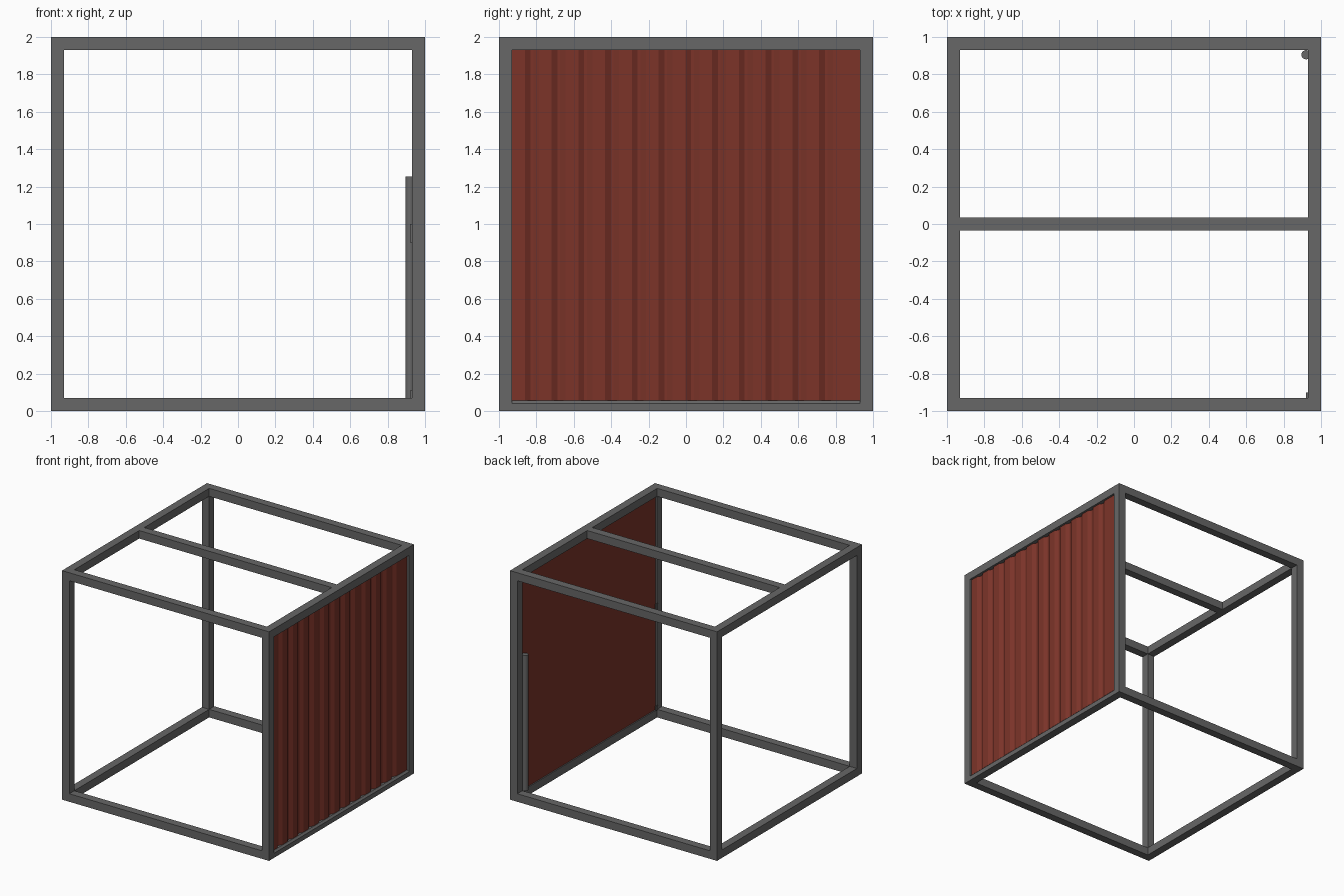
import bpy, bmesh
from mathutils import Vector

if "Cube" in bpy.data.objects:
    bpy.data.objects.remove(bpy.data.objects["Cube"])

T = 0.07          # beam thickness
I = 1 - T         # inner edge of the frame


def material(name, color):
    m = bpy.data.materials.new(name)
    m.diffuse_color = (*color, 1)
    m.use_nodes = True
    m.node_tree.nodes["Principled BSDF"].inputs["Base Color"].default_value = m.diffuse_color
    return m


steel = material("dark_steel", (0.135, 0.135, 0.135))
red = material("rust_red", (0.2, 0.034, 0.022))


def mesh_object(name, bm, mat=steel):
    bmesh.ops.recalc_face_normals(bm, faces=bm.faces)
    me = bpy.data.meshes.new(name)
    bm.to_mesh(me)
    bm.free()
    me.materials.append(mat)
    ob = bpy.data.objects.new(name, me)
    bpy.context.collection.objects.link(ob)
    return ob


def box(name, x0, x1, y0, y1, z0, z1):
    bm = bmesh.new()
    bmesh.ops.create_cube(bm, size=1)
    for v in bm.verts:
        v.co = Vector(((x0 + x1) / 2 + v.co.x * (x1 - x0),
                       (y0 + y1) / 2 + v.co.y * (y1 - y0),
                       (z0 + z1) / 2 + v.co.z * (z1 - z0)))
    return mesh_object(name, bm)


def prism(name, points, offset, mat=steel):
    bm = bmesh.new()
    face = bm.faces.new([bm.verts.new(p) for p in points])
    new = bmesh.ops.extrude_face_region(bm, geom=[face])['geom']
    bmesh.ops.translate(bm, vec=offset,
                        verts=[v for v in new if isinstance(v, bmesh.types.BMVert)])
    return mesh_object(name, bm, mat)


# Corner posts
for xn, x in (("left", -1), ("right", I)):
    for yn, y in (("front", -1), ("back", I)):
        box(f"{yn}_{xn}_post", x, x + T, y, y + T, 0, 2)

# Cross rails at front and back, plus the roof centre rail
for zn, z in (("bottom", 0), ("top", 2 - T)):
    for yn, y in (("front", -1), ("back", I)):
        box(f"{zn}_{yn}_rail", -I, I, y, y + T, z, z + T)
box("roof_centre_rail", -I, I, -T / 2, T / 2, 2 - T, 2)

# Side rails
box("bottom_left_rail", -1, -I, -I, I, 0, T)
box("top_left_rail", -1, -I, -I, I, 2 - T, 2)
box("top_right_rail", I, 1, -I, I, 2 - T, 2)

# Bottom right rail with a sloped outer sill
sill = [(I, 0), (1, 0), (1, 0.04), (0.985, 0.055), (0.94, 0.055), (0.94, T), (I, T)]
prism("bottom_right_rail", [(x, -I, z) for x, z in sill], (0, 2 * I, 0))

# Wall sheets: flat back, shallow grooves outside, two grooves per sheet
PITCH, OUT, GROOVE, BACK = 0.143, 0.982, 0.964, 0.945


def sheet(name, y0, y1, grooves):
    pts = [(BACK, y1), (BACK, y0), (OUT, y0)]
    for y in grooves:
        pts += [(OUT, y), (GROOVE, y + 0.03), (GROOVE, y + 0.045), (OUT, y + 0.075)]
    pts.append((OUT, y1))
    prism(name, [(x, y, 0.055) for x, y in pts], (0, 0, 1.88), red)


first = -0.861
seams = [-I] + [first - 0.02 + 2 * PITCH * k for k in range(1, 7)] + [I]
starts = [first + PITCH * k for k in range(12)]
for k in range(7):
    lo, hi = seams[k], seams[k + 1]
    sheet(f"wall_sheet_{k + 1}", lo, hi, [s for s in starts if lo <= s and s + 0.075 < hi])

# Upright pipe in the back right corner
bm = bmesh.new()
bmesh.ops.create_cone(bm, cap_ends=True, segments=16, radius1=0.025, radius2=0.025,
                      depth=1.255 - T)
bmesh.ops.translate(bm, verts=bm.verts, vec=(0.92, 0.905, (1.255 + T) / 2))
pipe = mesh_object("upright_pipe", bm)
bpy.context.view_layer.objects.active = pipe
pipe.select_set(True)
bpy.ops.object.shade_smooth_by_angle()

# Small lashing plates on the front right post
for name, z0, z1 in (("lower_lashing_plate", T, 0.11), ("upper_lashing_plate", 0.9, 1.0)):
    box(name, 0.92, I, -I, -0.9, z0, z1)
